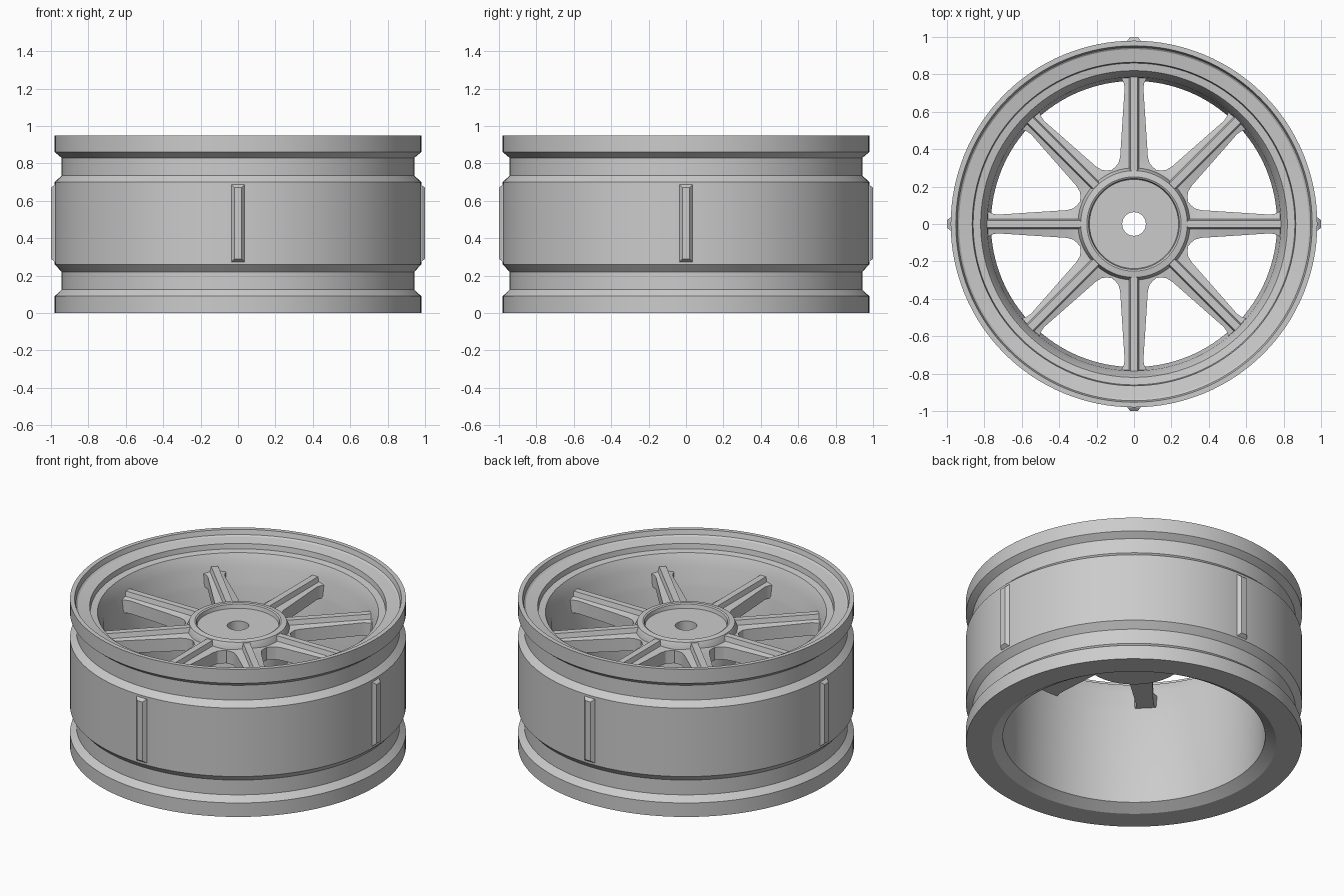
import bpy, bmesh
from math import sin, cos, tau, radians
from mathutils import Matrix

if "Cube" in bpy.data.objects:
    bpy.data.objects.remove(bpy.data.objects["Cube"])


def finish(bm, name, angle=25):
    bmesh.ops.recalc_face_normals(bm, faces=bm.faces)
    me = bpy.data.meshes.new(name)
    bm.to_mesh(me)
    bm.free()
    ob = bpy.data.objects.new(name, me)
    bpy.context.collection.objects.link(ob)
    bpy.ops.object.select_all(action='DESELECT')
    ob.select_set(True)
    bpy.context.view_layer.objects.active = ob
    bpy.ops.object.shade_smooth_by_angle(angle=radians(angle))
    return ob


def lathe(name, profile, segs=128):
    """Closed (radius, z) profile spun around z."""
    bm = bmesh.new()
    rings = [[bm.verts.new((r * cos(tau * i / segs), r * sin(tau * i / segs), z))
              for r, z in profile] for i in range(segs)]
    n = len(profile)
    for i in range(segs):
        a, b = rings[i], rings[(i + 1) % segs]
        for j in range(n):
            k = (j + 1) % n
            bm.faces.new((a[j], b[j], b[k], a[k]))
    return finish(bm, name)


def loft(name, sections, turn):
    """Skin between equal-length closed sections, rotated about z."""
    bm = bmesh.new()
    rings = [[bm.verts.new(p) for p in s] for s in sections]
    n = len(rings[0])
    for a, b in zip(rings, rings[1:]):
        for j in range(n):
            k = (j + 1) % n
            bm.faces.new((a[j], a[k], b[k], b[j]))
    bm.faces.new(rings[0])
    bm.faces.new(rings[-1])
    bm.transform(Matrix.Rotation(turn, 4, 'Z'))
    return finish(bm, name)


# Rim barrel: grooved outside, stepped lip on top, open inside
lathe("rim", [
    (0.83, 0), (0.98, 0), (0.98, 0.09), (0.943, 0.125), (0.943, 0.22),
    (0.98, 0.26), (0.98, 0.70), (0.943, 0.735), (0.943, 0.83), (0.98, 0.86),
    (0.98, 0.95), (0.953, 0.95), (0.945, 0.92), (0.935, 0.912),
    (0.865, 0.90), (0.86, 0.868), (0.82, 0.862), (0.785, 0.79),
    (0.775, 0.69), (0.765, 0.665), (0.765, 0.04)])

# Hub: recessed face, raised collar, bored through
lathe("hub", [
    (0.063, 0.56), (0.29, 0.56), (0.30, 0.57), (0.30, 0.765), (0.285, 0.80),
    (0.252, 0.805), (0.243, 0.80), (0.238, 0.775), (0.063, 0.775)])

# Spokes: flat flange with a raised central rib, flared at both ends
stations = [(0.27, 0.125), (0.29, 0.118), (0.305, 0.10), (0.325, 0.083),
            (0.36, 0.074), (0.73, 0.05), (0.755, 0.055), (0.785, 0.07)]


def spoke_section(r, w):
    half = [(w, 0.675), (w, 0.757), (0.028, 0.765), (0.02, 0.795)]
    pts = half + [(-y, z) for y, z in reversed(half)]
    return [(r, y, z) for y, z in pts]


for i in range(8):
    loft(f"spoke_{i + 1}", [spoke_section(r, w) for r, w in stations], tau * i / 8)


# Bevelled ribs on the outer wall
def rib_section(x, w, z0, z1):
    return [(x, -w, z0), (x, w, z0), (x, w, z1), (x, -w, z1)]


for i in range(4):
    loft(f"outer_rib_{i + 1}", [rib_section(0.96, 0.038, 0.272, 0.688),
                                rib_section(0.98, 0.036, 0.274, 0.686),
                                rib_section(1.0, 0.02, 0.29, 0.67)], tau * i / 4)
